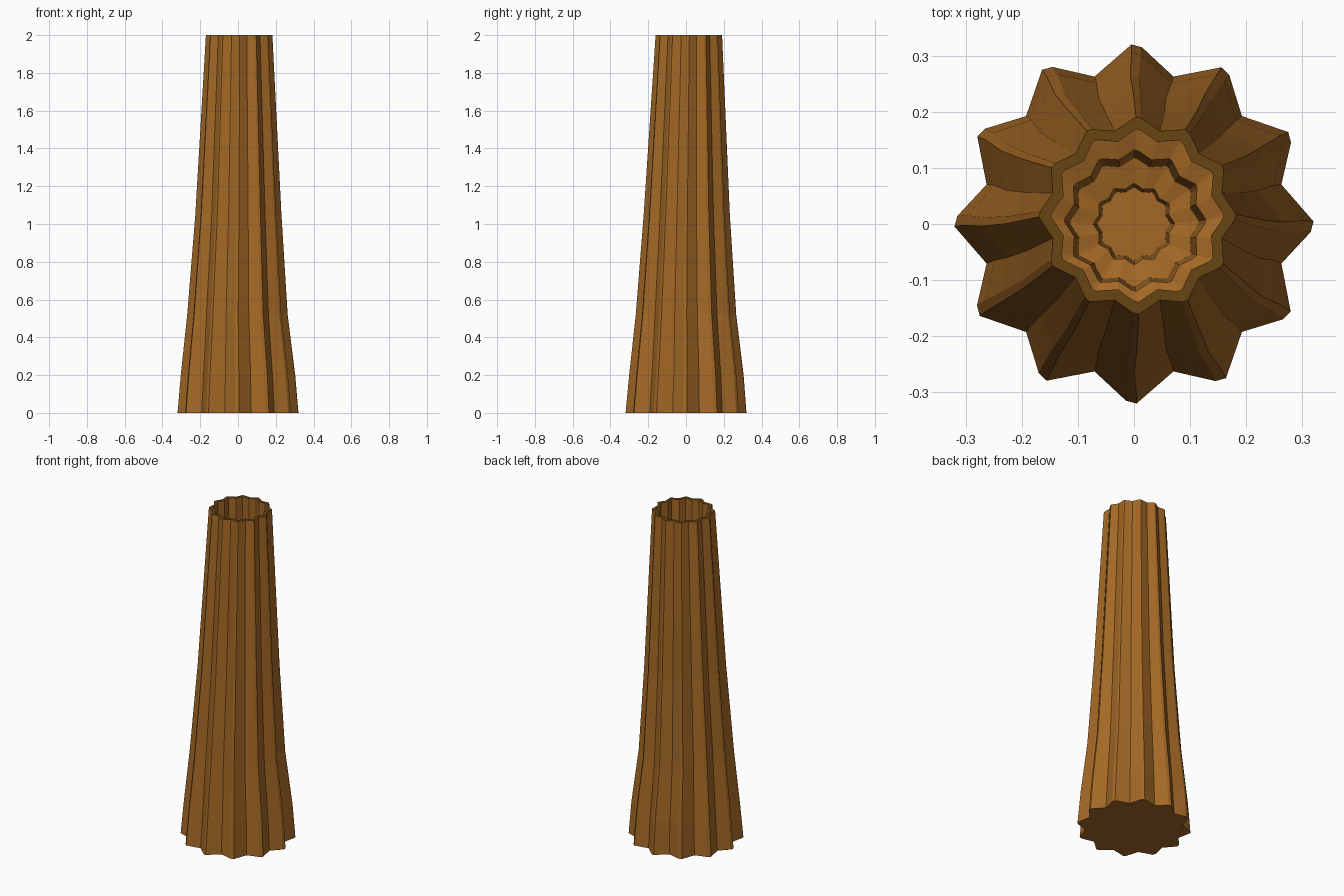
import bpy, bmesh, math

if "Cube" in bpy.data.objects:
    bpy.data.objects.remove(bpy.data.objects["Cube"])

RIDGES = 12


def material(name, color):
    m = bpy.data.materials.new(name)
    m.diffuse_color = (*color, 1)
    m.use_nodes = True
    m.node_tree.nodes["Principled BSDF"].inputs["Base Color"].default_value = m.diffuse_color
    return m


bark = material("warm brown", (0.37, 0.14, 0.019))
rim_mat = material("dark rim brown", (0.135, 0.058, 0.007))

bm = bmesh.new()


def star_ring(z, tip, valley, cx=0.0, cy=0.0):
    """Twelve-ridged outline with narrow blunt tips."""
    verts = []
    for i in range(RIDGES):
        a = math.tau * i / RIDGES
        for da, r in ((-2.6, tip * 0.985), (0.8, tip), (15, valley)):
            t = a + math.radians(da)
            verts.append(bm.verts.new((cx + r * math.cos(t), cy + r * math.sin(t), z)))
    return verts


def bridge(a, b, mat=0):
    n = len(a)
    for i in range(n):
        j = (i + 1) % n
        bm.faces.new((a[i], a[j], b[j], b[i])).material_index = mat


# outer fluted wall, rim, then the stepped hollow: z, tip radius, valley radius, centre
rings = [star_ring(*p) for p in (
    (0.00, 0.320, 0.272, 0.0, 0.0),
    (0.20, 0.303, 0.258, 0.0, 0.002),
    (0.52, 0.266, 0.232, -0.003, 0.0),
    (1.05, 0.228, 0.200, 0.002, 0.004),
    (2.00, 0.176, 0.156, 0.006, 0.015),
    (2.00, 0.154, 0.136, 0.006, 0.015),
    (1.40, 0.156, 0.138, 0.006, 0.013),
    (1.39, 0.126, 0.112, 0.002, 0.006),
    (0.90, 0.115, 0.102, 0.001, 0.003),
    (0.89, 0.072, 0.064, 0.0, 0.0),
    (0.50, 0.065, 0.058, 0.0, 0.0),
)]
for k in range(len(rings) - 1):
    bridge(rings[k], rings[k + 1], 1 if k == 4 else 0)

# closed underside and the floor of the hollow
bm.faces.new(list(reversed(rings[0])))
bm.faces.new(rings[-1])
bmesh.ops.recalc_face_normals(bm, faces=bm.faces[:])

me = bpy.data.meshes.new("fluted_trunk")
bm.to_mesh(me)
bm.free()
me.materials.append(bark)
me.materials.append(rim_mat)
trunk = bpy.data.objects.new("fluted_trunk", me)
bpy.context.collection.objects.link(trunk)
